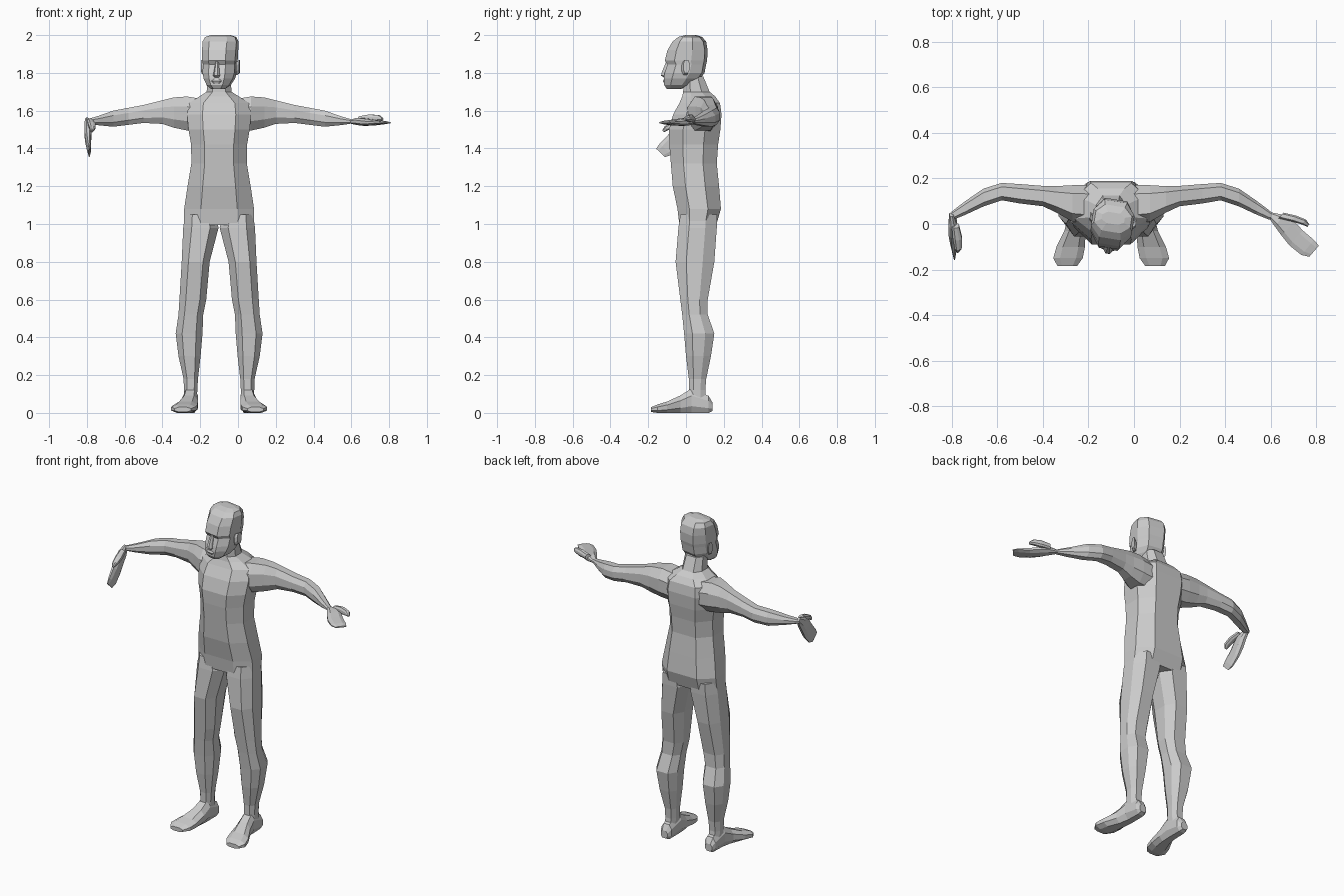
import bpy, bmesh
from math import sin, cos
from mathutils import Vector

CX = -0.10  # body axis
OCT = [(-.52, -1), (.52, -1), (1, -.45), (1, .4), (.55, 1), (-.55, 1), (-1, .4), (-1, -.45)]


def loft(name, rings, place):
    """Skin eight-sided rings (t, a0, a1, b0, b1); place maps (t, a, b) to a point."""
    bm = bmesh.new()
    loops = []
    for t, a0, a1, b0, b1 in rings:
        loops.append([bm.verts.new(place(t, (a0 + a1) / 2 + p * (a1 - a0) / 2,
                                         (b0 + b1) / 2 + q * (b1 - b0) / 2)) for p, q in OCT])
    for lo, hi in zip(loops, loops[1:]):
        for i in range(8):
            j = (i + 1) % 8
            bm.faces.new((lo[i], lo[j], hi[j], hi[i]))
    bm.faces.new(loops[0])
    bm.faces.new(loops[-1])
    bmesh.ops.recalc_face_normals(bm, faces=bm.faces)
    me = bpy.data.meshes.new(name)
    bm.to_mesh(me)
    bm.free()
    ob = bpy.data.objects.new(name, me)
    bpy.context.collection.objects.link(ob)
    return ob


def sym(rows):
    """Rows of (t, half width, front, back) to symmetric rings."""
    return [(t, -w, w, f, b) for t, w, f, b in rows]


# Torso with shoulders and neck
loft("torso", sym([
    (.995, .185, -.035, .16), (1.08, .185, -.045, .185), (1.2, .167, -.07, .175),
    (1.32, .147, -.08, .163), (1.42, .148, -.088, .17), (1.5, .162, -.09, .182),
    (1.58, .17, -.068, .188), (1.64, .16, -.035, .18), (1.675, .105, -.02, .155),
    (1.70, .066, -.015, .125), (1.78, .06, -.01, .092)]),
    lambda t, a, b: Vector((CX + a, b, t)))


# Head, turned slightly to one side
def head_point(x, y, z, turn=-.16):
    y -= .02
    return Vector((-.092 + x * cos(turn) - y * sin(turn), .02 + x * sin(turn) + y * cos(turn), z))


def head_up(t, a, b):
    return head_point(a, b, t)


loft("head", sym([
    (1.715, .035, -.10, -.03), (1.735, .06, -.112, .03), (1.77, .078, -.113, .07),
    (1.80, .085, -.108, .092), (1.845, .085, -.093, .10), (1.865, .088, -.106, .105),
    (1.92, .09, -.092, .108), (1.965, .091, -.065, .10), (1.99, .08, -.035, .08),
    (2.0, .05, 0, .05)]), head_up)
loft("nose", sym([(1.86, .008, -.106, -.08), (1.80, .015, -.13, -.09),
                  (1.785, .018, -.132, -.09), (1.775, .012, -.116, -.09)]), head_up)
loft("lips", sym([(1.768, .02, -.116, -.09), (1.757, .028, -.122, -.09),
                  (1.745, .02, -.116, -.09)]), head_up)

for side, s in (("left", 1), ("right", -1)):
    # Ears
    loft(side + "_ear", [(.075, -.005, .02, 1.79, 1.85), (.09, -.01, .03, 1.79, 1.86),
                         (.102, .002, .036, 1.80, 1.868)],
         lambda t, a, b: head_point(s * t, a, b))

    # Legs
    loft(side + "_leg", [
        (1.05, .02, .18, -.03, .165), (.98, .003, .19, -.04, .163), (.8, .05, .198, -.055, .15),
        (.6, .068, .21, -.03, .115), (.52, .084, .215, -.02, .115), (.42, .088, .23, -.01, .15),
        (.3, .098, .215, 0, .132), (.18, .112, .188, .015, .107), (.12, .115, .186, .015, .102),
        (.05, .12, .185, .01, .11)],
        lambda t, a, b: Vector((CX + s * a, b, t)))

    # Feet
    loft(side + "_foot", [
        (.14, .13, .175, .01, .055), (.12, .115, .185, 0, .09), (.03, .112, .19, 0, .13),
        (-.03, .112, .205, 0, .092), (-.10, .115, .24, 0, .06), (-.15, .125, .254, 0, .045),
        (-.185, .15, .235, .005, .03)],
        lambda t, a, b: Vector((CX + s * a, t, b)))

    # Arms
    loft(side + "_arm", [
        (.08, 0, .17, 1.49, 1.66), (.17, .01, .17, 1.495, 1.675), (.24, .05, .166, 1.51, 1.67),
        (.30, .078, .167, 1.53, 1.655), (.40, .09, .175, 1.535, 1.63), (.48, .104, .18, 1.525, 1.615),
        (.56, .077, .155, 1.515, 1.60), (.64, .04, .10, 1.523, 1.572), (.69, .02, .062, 1.53, 1.557),
        (.71, .02, .045, 1.534, 1.55)],
        lambda t, a, b: Vector((CX + s * t, a, b)))

# Hands: one extended flat, the other hanging from the wrist
HANDS = {
    "left": ((.603, .035, 1.54), (.76, -.65, 0), (.65, .76, 0), (0, 0, 1)),
    "right": ((-.80, .035, 1.548), (.07, -.69, -.72), (0, -.72, .69), (1, 0, 0)),
}
for side, frame in HANDS.items():
    o, u, v, w = map(Vector, frame)

    def in_hand(t, a, b):
        return o + u * t + v * a + w * b

    loft(side + "_palm", [
        (-.01, -.012, .012, -.008, .01), (.04, -.025, .04, -.016, .022), (.09, -.037, .047, -.02, .018),
        (.145, -.047, .041, -.018, .012), (.21, -.045, .041, -.012, .006),
        (.242, -.028, .036, -.008, 0)], in_hand)
    loft(side + "_thumb", [
        (.03, .012, .045, 0, .03), (.08, .038, .071, 0, .04), (.125, .058, .086, .005, .036),
        (.15, .066, .08, .01, .022)], in_hand)
